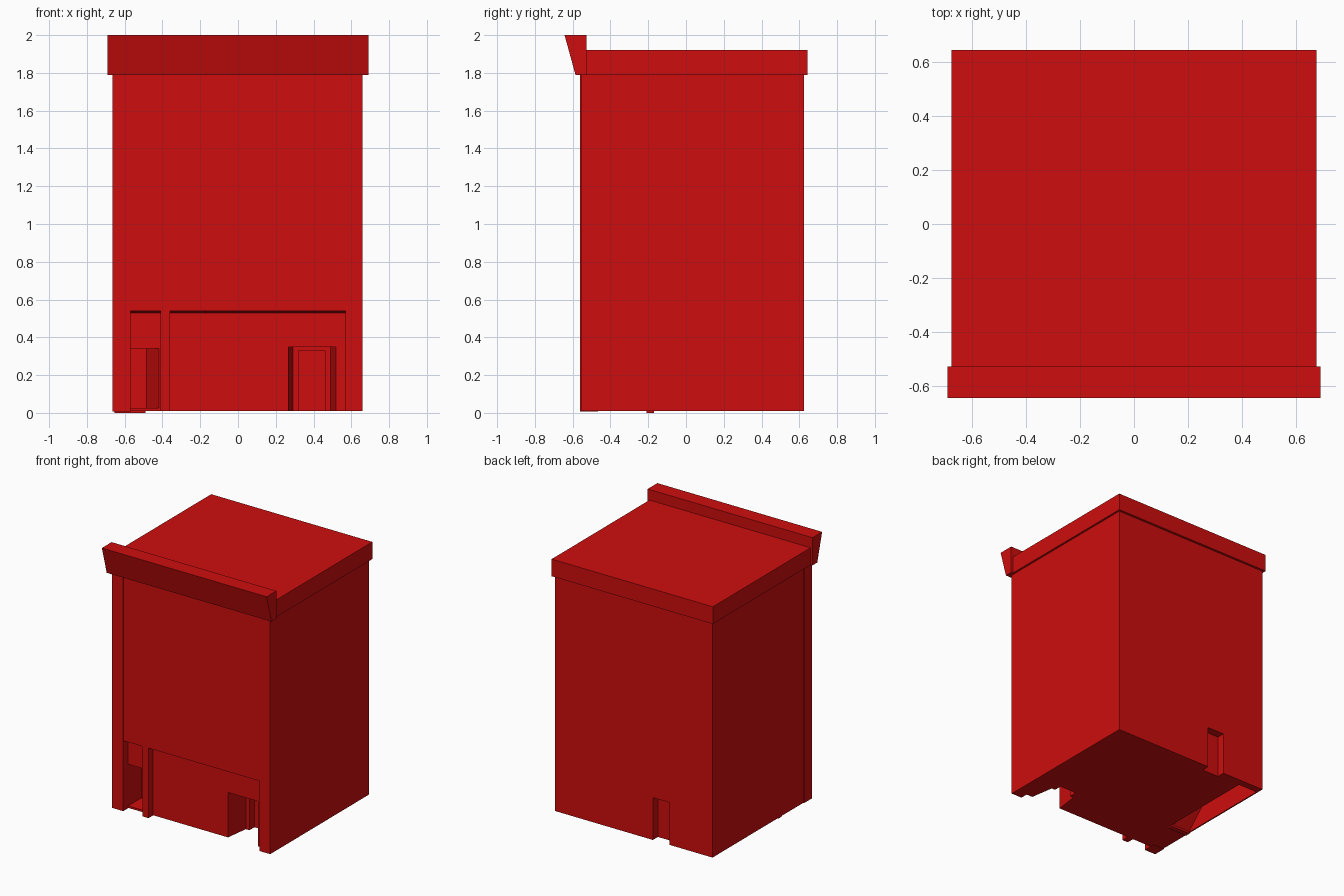
import bpy, bmesh
from mathutils import Vector

cube = bpy.data.objects.get("Cube")
if cube:
    bpy.data.objects.remove(cube, do_unlink=True)

red = bpy.data.materials.new("red paint")
red.use_nodes = True
RED = (0.62, 0.004, 0.004, 1)
red.diffuse_color = RED
red.node_tree.nodes["Principled BSDF"].inputs["Base Color"].default_value = RED


def prism(name, profile, axis, lo, hi):
    """Extrude a profile along x (profile is y, z) or along z (profile is x, y)."""
    def place(p, t):
        return (t, *p) if axis == "x" else (*p, t)
    bm = bmesh.new()
    face = bm.faces.new([bm.verts.new(place(p, lo)) for p in profile])
    grown = bmesh.ops.extrude_face_region(bm, geom=[face])["geom"]
    shift = Vector(place((0, 0), hi - lo))
    bmesh.ops.translate(bm, vec=shift,
                        verts=[v for v in grown if isinstance(v, bmesh.types.BMVert)])
    bmesh.ops.recalc_face_normals(bm, faces=bm.faces)
    mesh = bpy.data.meshes.new(name)
    bm.to_mesh(mesh)
    bm.free()
    mesh.materials.append(red)
    obj = bpy.data.objects.new(name, mesh)
    bpy.context.collection.objects.link(obj)
    return obj


def box(name, x0, x1, y0, y1, z0, z1):
    return prism(name, [(x0, y0), (x1, y0), (x1, y1), (x0, y1)], "z", z0, z1)


def cut(target, cutter):
    """Subtract the cutter from the target and remove it."""
    cutter.hide_render = True
    mod = target.modifiers.new("cut", "BOOLEAN")
    mod.operation = "DIFFERENCE"
    mod.solver = "EXACT"
    mod.object = cutter
    bpy.context.view_layer.objects.active = target
    bpy.ops.object.modifier_apply(modifier=mod.name)
    bpy.data.objects.remove(cutter, do_unlink=True)


# Main block and the slightly proud corner post
body = box("building_body", -0.66, 0.66, -0.557, 0.625, 0.01, 1.8)
box("corner_post", -0.665, -0.57, -0.56, -0.465, 0.008, 1.8)

# Shallow ground floor bays with a sloping head
bay = [(-0.7, -0.1), (-0.5, -0.1), (-0.5, 0.528), (-0.557, 0.54), (-0.7, 0.54)]
for x0, x1 in ((-0.57, -0.41), (-0.36, 0.57)):
    cut(body, prism("bay_cutter", bay, "x", x0, x1))

# Splayed shop entrance and its door
cut(body, prism("entrance_cutter",
                [(0.265, -0.51), (0.52, -0.51), (0.49, -0.32), (0.29, -0.32)],
                "z", -0.1, 0.35))
cut(body, box("door_cutter", 0.32, 0.46, -0.4, -0.26, -0.1, 0.33))

# Side entrance with one angled wall
cut(body, prism("side_entrance_cutter",
                [(-0.57, -0.51), (-0.415, -0.51), (-0.485, -0.34), (-0.57, -0.34)],
                "z", 0.025, 0.34))

# Back door
cut(body, box("back_door_cutter", -0.30, -0.16, 0.565, 0.7, -0.1, 0.33))

# Open space below the staircase, with its sloping underside
cut(body, prism("stair_cutter",
                [(-0.17, -0.1), (-0.17, 0.015), (0.57, 0.75), (0.57, -0.1)],
                "x", -0.65, -0.49))
box("stair_foot", -0.655, -0.49, -0.21, -0.17, 0, 0.02)

# Roof slab and flared front cornice
box("roof_slab", -0.675, 0.675, -0.53, 0.643, 1.79, 1.92)
prism("front_cornice", [(-0.585, 1.79), (-0.527, 1.79), (-0.527, 2), (-0.643, 2)],
      "x", -0.69, 0.69)
